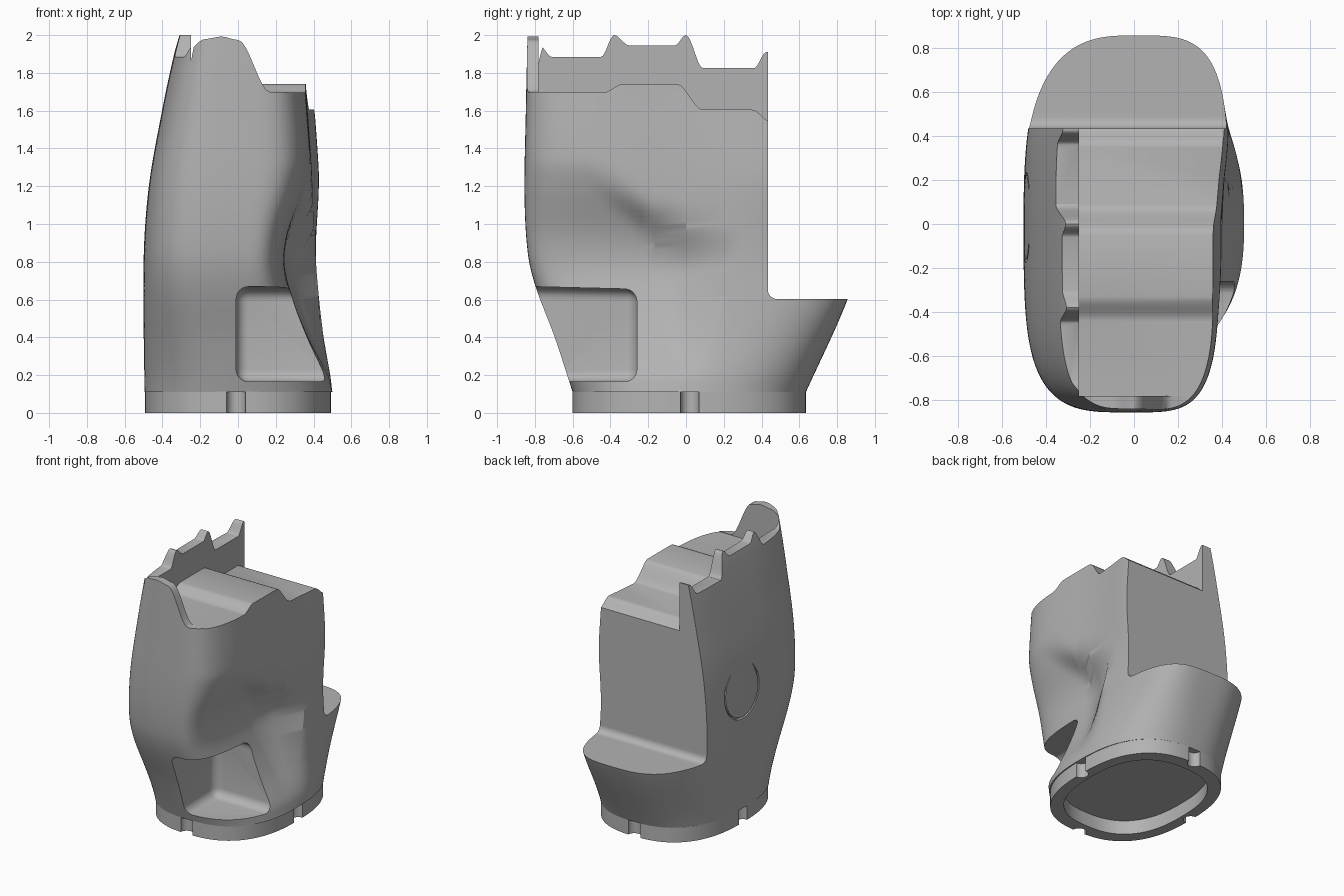
import bpy, bmesh, math
from mathutils import Vector

if "Cube" in bpy.data.objects:
    bpy.data.objects.remove(bpy.data.objects["Cube"])

grey = bpy.data.materials.new("plain grey")
grey.use_nodes = True
grey.diffuse_color = (0.45, 0.45, 0.45, 1)
grey.node_tree.nodes["Principled BSDF"].inputs["Base Color"].default_value = grey.diffuse_color


def smooth(a, b, v):
    t = min(1, max(0, (v - a) / (b - a)))
    return t * t * (3 - 2 * t)


def curve(keys, v):
    """Hermite interpolation through (position, value) keys."""
    n = len(keys)
    slope = lambda i: ((keys[min(i + 1, n - 1)][1] - keys[max(i - 1, 0)][1])
                       / (keys[min(i + 1, n - 1)][0] - keys[max(i - 1, 0)][0]))
    for i in range(n - 1):
        (a, p), (b, q) = keys[i], keys[i + 1]
        if v <= b or i == n - 2:
            h = b - a
            t = (v - a) / h
            return ((2 * t**3 - 3 * t**2 + 1) * p + (t**3 - 2 * t**2 + t) * h * slope(i)
                    + (3 * t**2 - 2 * t**3) * q + (t**3 - t**2) * h * slope(i + 1))


def make(name, bm):
    bmesh.ops.recalc_face_normals(bm, faces=bm.faces)
    me = bpy.data.meshes.new(name)
    bm.to_mesh(me)
    bm.free()
    ob = bpy.data.objects.new(name, me)
    bpy.context.collection.objects.link(ob)
    me.materials.append(grey)
    return ob


def loft(name, rings):
    bm = bmesh.new()
    rows = [[bm.verts.new(p) for p in ring] for ring in rings]
    for lo, hi in zip(rows, rows[1:]):
        for i in range(len(lo)):
            j = (i + 1) % len(lo)
            bm.faces.new((lo[i], lo[j], hi[j], hi[i]))
    bm.faces.new(rows[0])
    bm.faces.new(rows[-1])
    return make(name, bm)


def prism(name, outline, axis, start, end):
    """Extrude a 2D outline along x or y."""
    put = (lambda a, b, c: (c, a, b)) if axis == "x" else (lambda a, b, c: (a, c, b))
    return loft(name, [[put(a, b, c) for a, b in outline] for c in (start, end)])


def above(keys, steps=8):
    """Outline of everything above an eased height profile."""
    pts = [keys[0]]
    for (a, p), (b, q) in zip(keys, keys[1:]):
        for k in range(1, (steps if p != q else 1) + 1):
            t = k / (steps if p != q else 1)
            pts.append((a + (b - a) * t, p + (q - p) * smooth(0, 1, t)))
    return pts + [(keys[-1][0], 2.3), (keys[0][0], 2.3)]


def cylinder(name, radius, depth, centre, along_x=False):
    bm = bmesh.new()
    bmesh.ops.create_cone(bm, cap_ends=True, segments=48, radius1=radius, radius2=radius, depth=depth)
    ob = make(name, bm)
    ob.location = centre
    if along_x:
        ob.rotation_euler.y = math.pi / 2
    return ob


def apply_mod(ob, mod):
    bpy.context.view_layer.objects.active = ob
    bpy.ops.object.modifier_apply(modifier=mod.name)


def cut(ob, cutter):
    mod = ob.modifiers.new("cut", "BOOLEAN")
    mod.operation, mod.solver, mod.object = "DIFFERENCE", "EXACT", cutter
    apply_mod(ob, mod)
    bpy.data.objects.remove(cutter)


# Body silhouette keys: height against extent
FRONT = [(0.11, 0.6), (0.4, 0.695), (0.68, 0.8), (0.85, 0.838), (1.15, 0.855), (1.6, 0.848), (2.05, 0.838)]
BACK = [(0.11, 0.635), (0.6, 0.855), (0.8, 0.9), (2.05, 0.9)]
LEFT = [(0.11, 0.495), (0.8, 0.5), (1.2, 0.472), (1.6, 0.402), (1.9, 0.338), (2.05, 0.295)]
RIGHT = [(0.11, 0.5), (0.2, 0.492), (0.4, 0.455), (0.6, 0.43), (0.9, 0.405), (1.3, 0.39), (1.7, 0.362), (2.05, 0.34)]
SCOOP = [(0.11, 1), (0.2, 0.97), (0.4, 0.82), (0.6, 0.68), (0.78, 0.6), (0.95, 0.66), (1.2, 0.9), (1.35, 1), (2.05, 1)]


def body_ring(z, count=160):
    ring = []
    grow = smooth(0.1, 0.9, z)
    for i in range(count):
        a = 2 * math.pi * i / count
        c, s = math.cos(a), math.sin(a)
        if s < 0:
            n = 2.5 + 1.5 * grow
        else:
            n = 2.5 + (2 if c > 0 else 0.5) * grow
        x = abs(c) ** (2 / n) * (curve(RIGHT, z) if c > 0 else -curve(LEFT, z))
        y = abs(s) ** (2 / n) * (curve(BACK, z) if s > 0 else -curve(FRONT, z))
        if x > 0:
            # Slight rear flare and the thumb scoop in the front quarter
            x += 0.04 * smooth(0, 0.45, y) * smooth(0.7, 1.3, z) * smooth(0, 0.3, x)
            edge = 0.18 - 0.5 * smooth(0.75, 1.35, z)
            x *= 1 - (1 - curve(SCOOP, z)) * smooth(edge, edge - 0.28, y)
        ring.append((x, y, z))
    return ring


body = loft("body", [body_ring(0.11 + 1.94 * k / 75) for k in range(76)])

# Rear step with a filleted inner corner
fillet = [(0.483 - 0.05 * math.sin(t), 0.653 - 0.05 * math.cos(t))
          for t in [math.pi / 2 * k / 8 for k in range(9)]]
cut(body, prism("rear_cutter", [(1.2, 0.603)] + fillet + [(0.433, 2.3), (1.2, 2.3)], "x", -1, 1))

# Scalloped side wall
cut(body, prism("side_wall_cutter", above([
    (-0.78, 1.95), (-0.71, 1.885), (-0.45, 1.885), (-0.38, 2.0), (-0.3, 1.945), (-0.06, 1.945),
    (0.0, 2.0), (0.09, 1.825), (0.36, 1.825), (0.425, 1.91), (0.6, 1.91)]), "x", -1, 0))

# Stepped top deck
cut(body, prism("deck_cutter", above([
    (-0.78, 1.695), (-0.44, 1.695), (-0.33, 1.742), (-0.05, 1.742), (0.09, 1.605),
    (0.35, 1.605), (0.45, 1.54), (0.6, 1.54)]), "x", -0.25, 1))

# Swept top of the front wall
cut(body, prism("front_wall_cutter", above([
    (-1, 1.885), (-0.31, 1.885), (-0.17, 1.98), (-0.09, 1.992), (0.0, 1.975),
    (0.17, 1.699), (1, 1.699)]), "y", -1.2, -0.775))

# Rounded pocket in the front corner
bm = bmesh.new()
bmesh.ops.create_cube(bm, size=1)
for v in bm.verts:
    v.co = Vector((0.5 + v.co.x * 1.02, -0.76 + v.co.y, 0.4225 + v.co.z * 0.515))
    if v.co.z > 0.5 and v.co.y > -0.5:
        v.co.z -= 0.025
bmesh.ops.bevel(bm, geom=bm.edges[:], offset=0.065, segments=6, profile=0.5, affect="EDGES")
cut(body, make("pocket_cutter", bm))

# Ring groove framing the round side cap
groove = cylinder("groove_cutter", 0.205, 0.2, (-0.576, 0.03, 1.0), True)
cut(groove, cylinder("groove_core", 0.192, 0.4, (-0.576, 0.03, 1.0), True))
cut(body, groove)


def oval(scale, z):
    pts = []
    for i in range(128):
        a = 2 * math.pi * i / 128
        c, s = math.cos(a), math.sin(a)
        pts.append((math.copysign(abs(c) ** 0.8, c) * 0.492 * scale,
                    0.017 + math.copysign(abs(s) ** 0.8, s) * 0.618 * scale, z))
    return pts


# Base collar with hollow underside and four locating notches
collar = loft("base_collar", [oval(1, 0), oval(1, 0.112)])
cut(collar, loft("hollow_cutter", [oval(0.84, -0.1), oval(0.84, 0.105)]))
for x, y in ((-0.01, -0.6), (-0.01, 0.635), (0.49, 0.02), (-0.49, 0.02)):
    cut(collar, cylinder("notch_cutter", 0.05, 0.4, (x, y, 0)))

for ob in (body, collar):
    bpy.ops.object.select_all(action="DESELECT")
    ob.select_set(True)
    bpy.context.view_layer.objects.active = ob
    bpy.ops.object.shade_smooth_by_angle(angle=math.radians(30))
